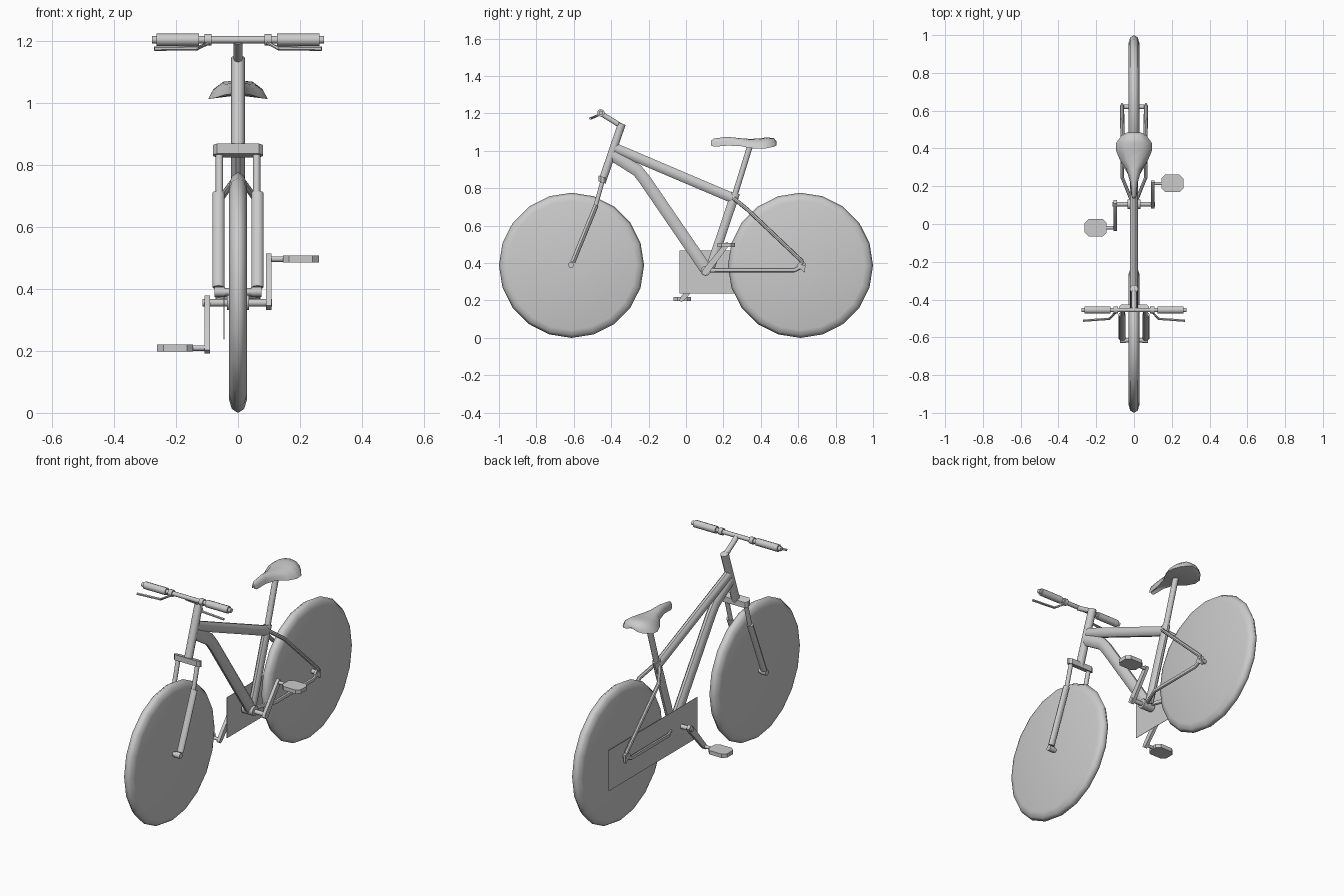
import bpy, bmesh, math
from mathutils import Vector

cube = bpy.data.objects.get("Cube")
if cube:
    bpy.data.objects.remove(cube)

grey = bpy.data.materials.new("plain grey")
grey.use_nodes = True
COLOUR = (0.6, 0.6, 0.6, 1)
grey.diffuse_color = COLOUR
grey.node_tree.nodes["Principled BSDF"].inputs["Base Color"].default_value = COLOUR


def finish(name, bm, angle=40):
    bmesh.ops.recalc_face_normals(bm, faces=bm.faces)
    mesh = bpy.data.meshes.new(name)
    bm.to_mesh(mesh)
    bm.free()
    mesh.materials.append(grey)
    obj = bpy.data.objects.new(name, mesh)
    bpy.context.collection.objects.link(obj)
    bpy.ops.object.select_all(action='DESELECT')
    obj.select_set(True)
    bpy.context.view_layer.objects.active = obj
    bpy.ops.object.shade_smooth_by_angle(angle=math.radians(angle))
    return obj


def loft(name, rings, angle=40):
    """Skin a row of closed rings and cap both ends."""
    bm = bmesh.new()
    rows = [[bm.verts.new(p) for p in ring] for ring in rings]
    n = len(rows[0])
    for a, b in zip(rows, rows[1:]):
        for i in range(n):
            j = (i + 1) % n
            bm.faces.new((a[i], a[j], b[j], b[i]))
    bm.faces.new(rows[0])
    bm.faces.new(rows[-1])
    return finish(name, bm, angle)


def tube(name, points, radius, depth=None, sides=10):
    """Sweep an ellipse along a path; depth is the radius across the x-side radius."""
    pts = [Vector(p) for p in points]
    depth = depth or radius
    rings = []
    for i, p in enumerate(pts):
        d = (pts[min(i + 1, len(pts) - 1)] - pts[max(i - 1, 0)]).normalized()
        ref = Vector((0, 0, 1)) if abs(d.x) > 0.8 else Vector((1, 0, 0))
        u = (ref - d * ref.dot(d)).normalized()
        v = d.cross(u)
        rings.append([p + u * radius * math.cos(t) + v * depth * math.sin(t)
                      for t in (math.tau * k / sides for k in range(sides))])
    return loft(name, rings)


def prism(name, outline, place, low, high):
    """Extrude a 2D outline; place(a, b, c) sets it in space."""
    return loft(name, [[place(a, b, c) for a, b in outline] for c in (low, high)], 30)


def rounded(cx, cy, w, h, cut):
    return [(cx + sx * (w - ax * cut), cy + sy * (h - ay * cut))
            for sx, sy, ax, ay in ((1, -1, 1, 0), (1, -1, 0, 1), (1, 1, 0, 1), (1, 1, 1, 0),
                                   (-1, 1, 1, 0), (-1, 1, 0, 1), (-1, -1, 0, 1), (-1, -1, 1, 0))]


# Wheels: solid discs with a bevelled tyre edge
def wheel(name, y, sides=20):
    profile = [(-0.029, 0.02), (-0.029, 0.345), (-0.02, 0.375), (0, 0.388),
               (0.02, 0.375), (0.029, 0.345), (0.029, 0.02)]
    rings = [[(x, y + r * math.cos(math.tau * k / sides), 0.388 + r * math.sin(math.tau * k / sides))
              for k in range(sides)] for x, r in profile]
    loft(name, rings, 80)


wheel("front_wheel", -0.612)
wheel("rear_wheel", 0.612)
tube("front_axle", [(-0.075, -0.615, 0.39), (0.075, -0.615, 0.39)], 0.012)
tube("rear_axle", [(-0.07, 0.62, 0.385), (0.07, 0.62, 0.385)], 0.012)

# Main frame
tube("head_tube", [(0, -0.447, 0.84), (0, -0.343, 1.145)], 0.022)
tube("top_tube", [(0, -0.38, 1.015), (0, 0.255, 0.745)], 0.021, 0.028)
tube("down_tube", [(0, -0.395, 0.98), (0, -0.26, 0.895), (0, -0.22, 0.845), (0, 0.105, 0.37)],
     0.022, 0.034)
tube("seat_tube", [(0, 0.265, 0.775), (0, 0.125, 0.36)], 0.02, 0.025)
tube("seat_post", [(0, 0.345, 1.035), (0, 0.26, 0.76)], 0.016)
tube("bottom_bracket", [(-0.035, 0.105, 0.358), (0.035, 0.105, 0.358)], 0.027)

# Handlebar and stem
tube("stem", [(0, -0.345, 1.132), (0, -0.455, 1.2)], 0.014)
tube("handlebar", [(-0.278, -0.455, 1.203), (0.278, -0.455, 1.203)], 0.012)

for s, side in ((1, "left"), (-1, "right")):
    tube(side + "_grip", [(s * 0.125, -0.455, 1.203), (s * 0.262, -0.455, 1.203)], 0.02)
    tube(side + "_brake_clamp", [(s * 0.085, -0.455, 1.203), (s * 0.108, -0.455, 1.203)], 0.019)
    tube(side + "_brake_lever", [(s * 0.09, -0.46, 1.195), (s * 0.13, -0.502, 1.176),
                                 (s * 0.27, -0.512, 1.174)], 0.007, sides=6)
    # Fork legs
    tube(side + "_fork_slider", [(s * 0.06, -0.485, 0.7), (s * 0.06, -0.443, 0.85)], 0.012)
    tube(side + "_fork_leg", [(s * 0.063, -0.605, 0.405), (s * 0.063, -0.48, 0.71)], 0.019, 0.014)
    tube(side + "_fork_end", [(s * 0.042, -0.615, 0.39), (s * 0.075, -0.615, 0.39)], 0.016)
    # Rear stays
    tube(side + "_chain_stay", [(s * 0.015, 0.13, 0.362), (s * 0.062, 0.245, 0.363),
                                (s * 0.063, 0.58, 0.363), (s * 0.063, 0.625, 0.385)], 0.009, 0.012, 8)
    tube(side + "_seat_stay", [(s * 0.012, 0.25, 0.75), (s * 0.06, 0.33, 0.685),
                               (s * 0.063, 0.62, 0.41), (s * 0.063, 0.625, 0.385)], 0.011, sides=8)
    prism(side + "_dropout", [(0.59, 0.385), (0.635, 0.35), (0.64, 0.4), (0.615, 0.415)],
          lambda a, b, c: (c, a, b), s * 0.063 - 0.006, s * 0.063 + 0.006)

# Fork crown
prism("fork_crown", rounded(0, 0, 0.08, 0.02, 0.012),
      lambda a, b, c: (a, -0.447 + b, c - b * 0.3), 0.83, 0.862)

# Saddle: nose to tail sections (y, half width, rim height, top height)
sections = [(0.135, 0.008, 1.028, 1.055), (0.15, 0.014, 1.022, 1.066), (0.22, 0.02, 1.028, 1.075),
            (0.29, 0.04, 1.026, 1.068), (0.34, 0.075, 1.015, 1.064), (0.39, 0.096, 1.012, 1.066),
            (0.43, 0.094, 1.014, 1.072), (0.47, 0.065, 1.022, 1.068), (0.485, 0.035, 1.03, 1.05)]
loft("saddle", [[(-w, y, b), (-w * 0.85, y, b + (t - b) * 0.5), (-w * 0.5, y, t - 0.004), (0, y, t),
                 (w * 0.5, y, t - 0.004), (w * 0.85, y, b + (t - b) * 0.5), (w, y, b),
                 (0, y, b + 0.012)] for y, w, b, t in sections], 50)

# Cranks and pedals
hub = Vector((0, 0.105, 0.355))
tube("crank_axle", [(-0.115, 0.105, 0.355), (0.11, 0.105, 0.355)], 0.012)
for s, side, y, z in ((1, "left", 0.215, 0.496), (-1, "right", -0.02, 0.209)):
    x = s * 0.099
    tip = Vector((0, y, z))
    d = (tip - hub).normalized()
    n = Vector((0, -d.z, d.y))
    outline = [hub - d * 0.02 + n * 0.012, hub - d * 0.02 - n * 0.012, hub - n * 0.018,
               tip - n * 0.013, tip + d * 0.016 - n * 0.008, tip + d * 0.016 + n * 0.008,
               tip + n * 0.013, hub + n * 0.018]
    prism(side + "_crank", [(p.y, p.z) for p in outline],
          lambda a, b, c: (c, a, b), x - 0.009, x + 0.009)
    tube(side + "_pedal_spindle", [(x, y, z), (s * 0.2, y, z)], 0.009)
    prism(side + "_pedal", rounded(s * 0.203, y, 0.058, 0.046, 0.02),
          lambda a, b, c: (a, b, c), z - 0.011, z + 0.011)

# Flat chain panel on the drive side
prism("chain_panel", [(-0.035, 0.237), (0.755, 0.237), (0.755, 0.467), (-0.035, 0.467)],
      lambda a, b, c: (c, a, b), -0.046, -0.044)
